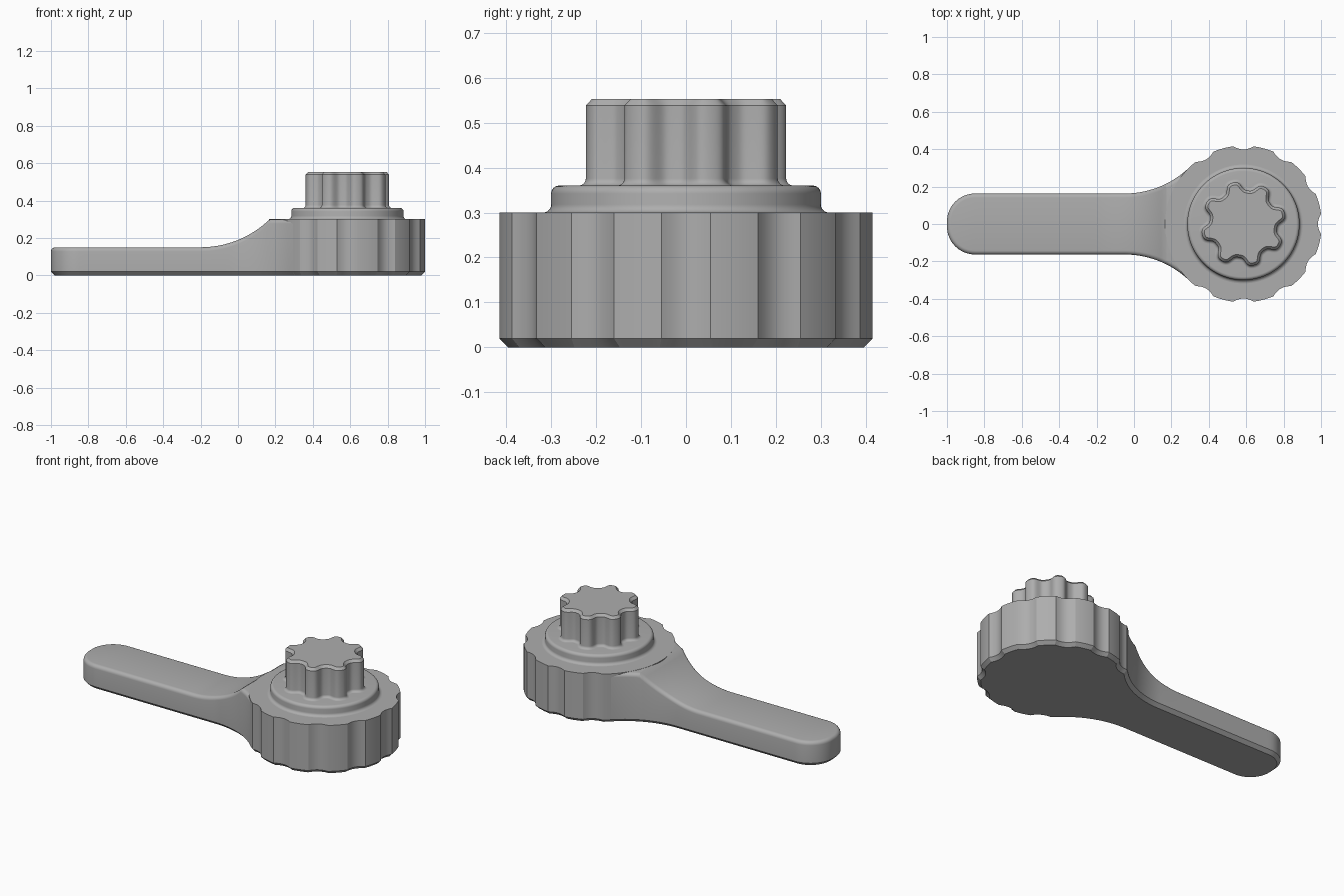
import bpy, bmesh
from math import sin, cos, tan, pi, sqrt, radians, degrees, tanh, atan2
from mathutils import Vector

cube = bpy.data.objects.get("Cube")
if cube:
    bpy.data.objects.remove(cube, do_unlink=True)

grey = bpy.data.materials.new("plain grey")
grey.use_nodes = True
COLOUR = (0.42, 0.42, 0.42, 1)
grey.diffuse_color = COLOUR
grey.node_tree.nodes["Principled BSDF"].inputs["Base Color"].default_value = COLOUR

CX = 0.585        # knob axis
R = 0.4186        # knob radius
HEAD_TOP = 0.30
HALF = 0.163      # half width of the lever


def finish(name, bm):
    bmesh.ops.recalc_face_normals(bm, faces=bm.faces)
    mesh = bpy.data.meshes.new(name)
    bm.to_mesh(mesh)
    bm.free()
    mesh.materials.append(grey)
    obj = bpy.data.objects.new(name, mesh)
    bpy.context.collection.objects.link(obj)
    bpy.ops.object.select_all(action='DESELECT')
    obj.select_set(True)
    bpy.context.view_layer.objects.active = obj
    bpy.ops.object.shade_smooth_by_angle(angle=radians(22))
    return obj


def bridge(bm, rings):
    """Join neighbouring closed rings of vertices with quads."""
    for a, b in zip(rings, rings[1:]):
        n = len(a)
        for i in range(n):
            j = (i + 1) % n
            bm.faces.new((a[i], a[j], b[j], b[i]))


def inset(points, d):
    """Move a closed anticlockwise or clockwise outline inwards by d."""
    n = len(points)
    area = sum(points[i - 1].cross(points[i]) for i in range(n))
    side = 1 if area > 0 else -1
    out = []
    for i, p in enumerate(points):
        t = (points[(i + 1) % n] - points[i - 1]).normalized()
        out.append(p + Vector((-t.y, t.x)) * d * side)
    return out


def arc(cx, cy, r, a0, a1, steps):
    angles = [radians(a0 + (a1 - a0) * i / steps) for i in range(steps + 1)]
    return [Vector((cx + r * cos(a), cy + r * sin(a))) for a in angles]


def turned(name, radius, count, levels):
    """Prism about the knob axis; levels are (inset, z) pairs."""
    base = [Vector((CX + radius(a) * cos(a), radius(a) * sin(a)))
            for a in (2 * pi * i / count for i in range(count))]
    bm = bmesh.new()
    rings = [[bm.verts.new((p.x, p.y, z)) for p in inset(base, d)] for d, z in levels]
    bridge(bm, rings)
    bm.faces.new(rings[0])
    bm.faces.new(rings[-1])
    return finish(name, bm)


# Scalloped head: shallow grooves every 30 degrees except on the lever side
def head_radius(a):
    deg = (degrees(a) + 180) % 360 - 180
    groove = round(deg / 30) * 30
    t = (deg - groove) / 7.5
    if abs(groove) > 120 or abs(t) >= 1:
        return R
    return R - 0.02 * (1 - t * t)


turned("scalloped_head", head_radius, 240, [(0.02, 0), (0, 0.02), (0, HEAD_TOP)])

# Round collar with a flared foot and a rounded top edge
foot = [(p.x, p.y) for p in arc(-0.018, 0.318, 0.018, -90, 0, 6)]
rim = [(p.x, p.y) for p in arc(0.018, 0.342, 0.018, 180, 90, 6)]
turned("collar", lambda a: 0.30, 128, [(-0.018, 0.29)] + foot + rim)


# Eight-lobed spline with a filleted foot and a chamfered top
def spline_radius(a):
    return 0.204 + 0.024 * tanh(1.5 * cos(8 * (a - radians(14.5)))) / tanh(1.5)


foot = [(p.x, p.y) for p in arc(-0.016, 0.376, 0.016, -90, 0, 6)]
turned("lobed_spline", spline_radius, 320, [(-0.016, 0.35)] + foot + [(0, 0.538), (0.014, 0.553)])


# Lever: rises in an arc to meet the top of the head
def lever_height(x):
    r = 0.53
    dx = min(max(x + 0.20, 0), 0.37)
    return min(0.15 + r - sqrt(r * r - dx * dx), HEAD_TOP - 0.001)


# Half outline: rounded tip, straight side, flare tangent to the head
FLARE = 0.50
cy = HALF + FLARE
cx = CX - sqrt((R + FLARE) ** 2 - cy ** 2)
end = degrees(atan2(-cy, CX - cx))
half = arc(-0.85, HALF - 0.15, 0.15, 180, 90, 16)
straight = 30
half += [Vector((-0.85 + (cx + 0.85) * i / straight, HALF)) for i in range(1, straight)]
half += arc(cx, cy, FLARE, -90, end, 24)
half += [Vector((0.36, 0.31)), Vector((0.46, 0.31))]
outline = half + [Vector((p.x, -p.y)) for p in reversed(half)]

bm = bmesh.new()
rings = []
for d, z in [(0.02, 0), (0, 0.02)]:
    rings.append([bm.verts.new((p.x, p.y, z)) for p in inset(outline, d)])
EDGE = 0.022
for step in range(6):
    a = radians(18 * step)
    d, drop = EDGE * (1 - cos(a)), EDGE * (1 - sin(a))
    rings.append([bm.verts.new((p.x, p.y, lever_height(p.x) - drop))
                  for p in inset(outline, d)])
bridge(bm, rings)
n = len(outline)
for ring in (rings[0], rings[-1]):
    for i in range(len(half) - 1):
        bm.faces.new((ring[i], ring[i + 1], ring[n - 2 - i], ring[n - 1 - i]))
finish("lever", bm)
